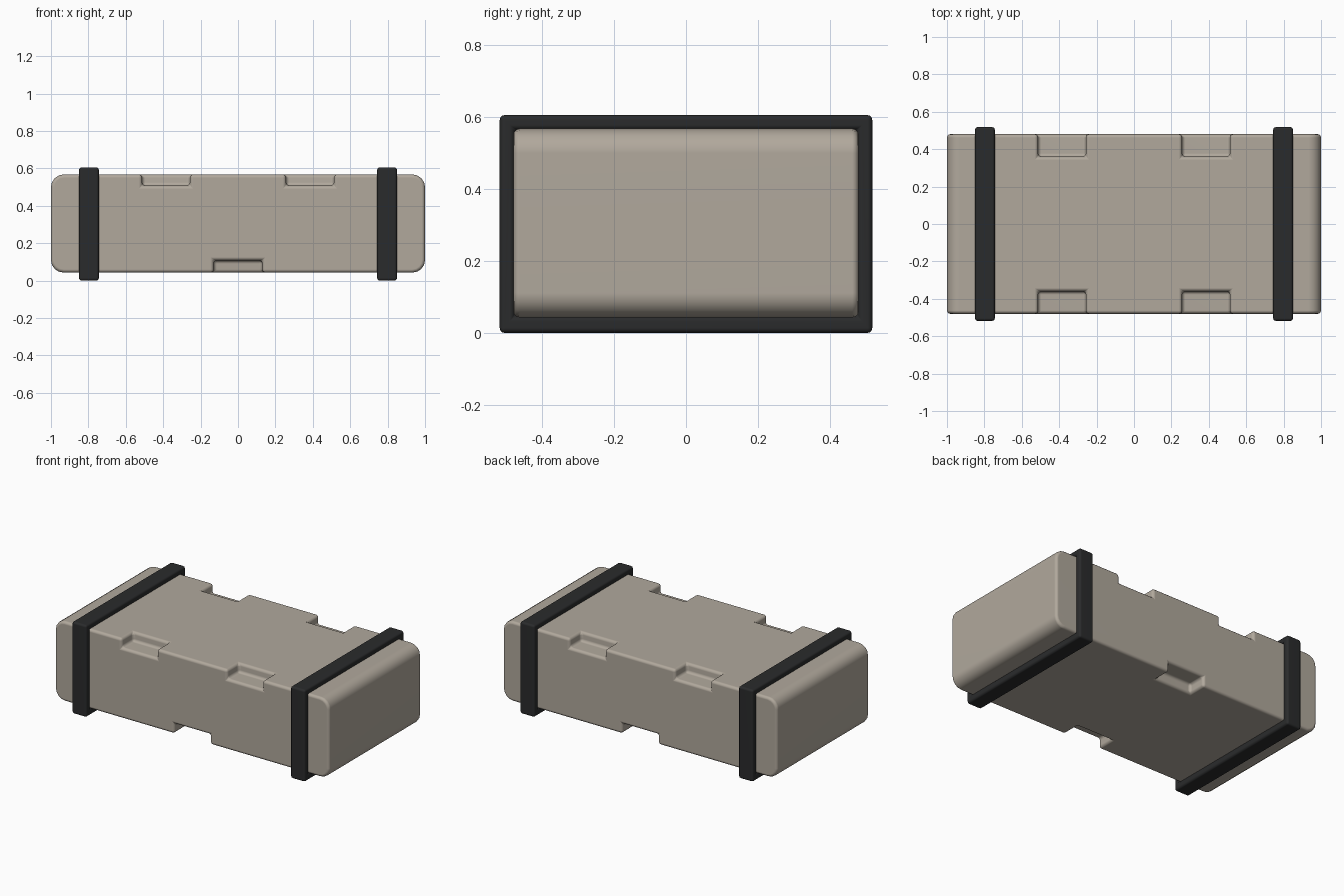
import bpy

if "Cube" in bpy.data.objects:
    bpy.data.objects.remove(bpy.data.objects["Cube"])


def material(name, rgb):
    m = bpy.data.materials.new(name)
    m.diffuse_color = (*rgb, 1)
    m.use_nodes = True
    m.node_tree.nodes["Principled BSDF"].inputs["Base Color"].default_value = m.diffuse_color
    return m


CASE = material("warm grey", (0.44, 0.395, 0.335))
RUBBER = material("black rubber", (0.023, 0.024, 0.025))


def box(name, lo, hi, mat=None):
    bpy.ops.mesh.primitive_cube_add(size=1, location=[(a + b) / 2 for a, b in zip(lo, hi)])
    ob = bpy.context.object
    ob.name = name
    ob.scale = [b - a for a, b in zip(lo, hi)]
    bpy.ops.object.transform_apply(location=True, rotation=True, scale=True)
    if mat:
        ob.data.materials.append(mat)
    return ob


def apply(ob, kind, **props):
    bpy.context.view_layer.objects.active = ob
    mod = ob.modifiers.new(kind, kind)
    for key, value in props.items():
        setattr(mod, key, value)
    bpy.ops.object.modifier_apply(modifier=mod.name)


def cut(ob, lo, hi):
    cutter = box("cutter", lo, hi)
    cutter.hide_render = True
    apply(ob, 'BOOLEAN', operation='DIFFERENCE', solver='EXACT', object=cutter)
    bpy.data.objects.remove(cutter)


def soften(ob, width):
    apply(ob, 'BEVEL', width=width, segments=3, limit_method='ANGLE', angle_limit=0.75)
    bpy.ops.object.select_all(action='DESELECT')
    ob.select_set(True)
    bpy.context.view_layer.objects.active = ob
    bpy.ops.object.shade_smooth_by_angle(angle=0.75)
    apply(ob, 'WEIGHTED_NORMAL', keep_sharp=True)


# Case: long box with large rounds on the end edges running along y
case = box("case", (-1, -0.48, 0.043), (1, 0.48, 0.568), CASE)
weights = case.data.attributes.new("bevel_weight_edge", 'FLOAT', 'EDGE')
for e in case.data.edges:
    a, b = (case.data.vertices[i].co for i in e.vertices)
    weights.data[e.index].value = 1.0 if abs(a.y - b.y) > 0.5 else 0.0
apply(case, 'BEVEL', width=0.068, segments=4, limit_method='WEIGHT')
weights = case.data.attributes.get("bevel_weight_edge")
if weights:
    case.data.attributes.remove(weights)

# Notches: two on each top edge, one in the middle of each bottom edge
for s in (-1, 1):
    y0, y1 = sorted((s * 0.36, s * 0.6))
    for x in (-0.385, 0.385):
        cut(case, (x - 0.128, y0, 0.508), (x + 0.128, y1, 0.7))
    cut(case, (-0.13, y0, -0.1), (0.13, y1, 0.108))
soften(case, 0.018)

# Rubber bands around both ends
for side, x in (("left", -0.797), ("right", 0.797)):
    band = box(side + "_band", (x - 0.053, -0.518, 0), (x + 0.053, 0.518, 0.606), RUBBER)
    cut(band, (x - 0.2, -0.476, 0.047), (x + 0.2, 0.476, 0.564))
    soften(band, 0.014)
